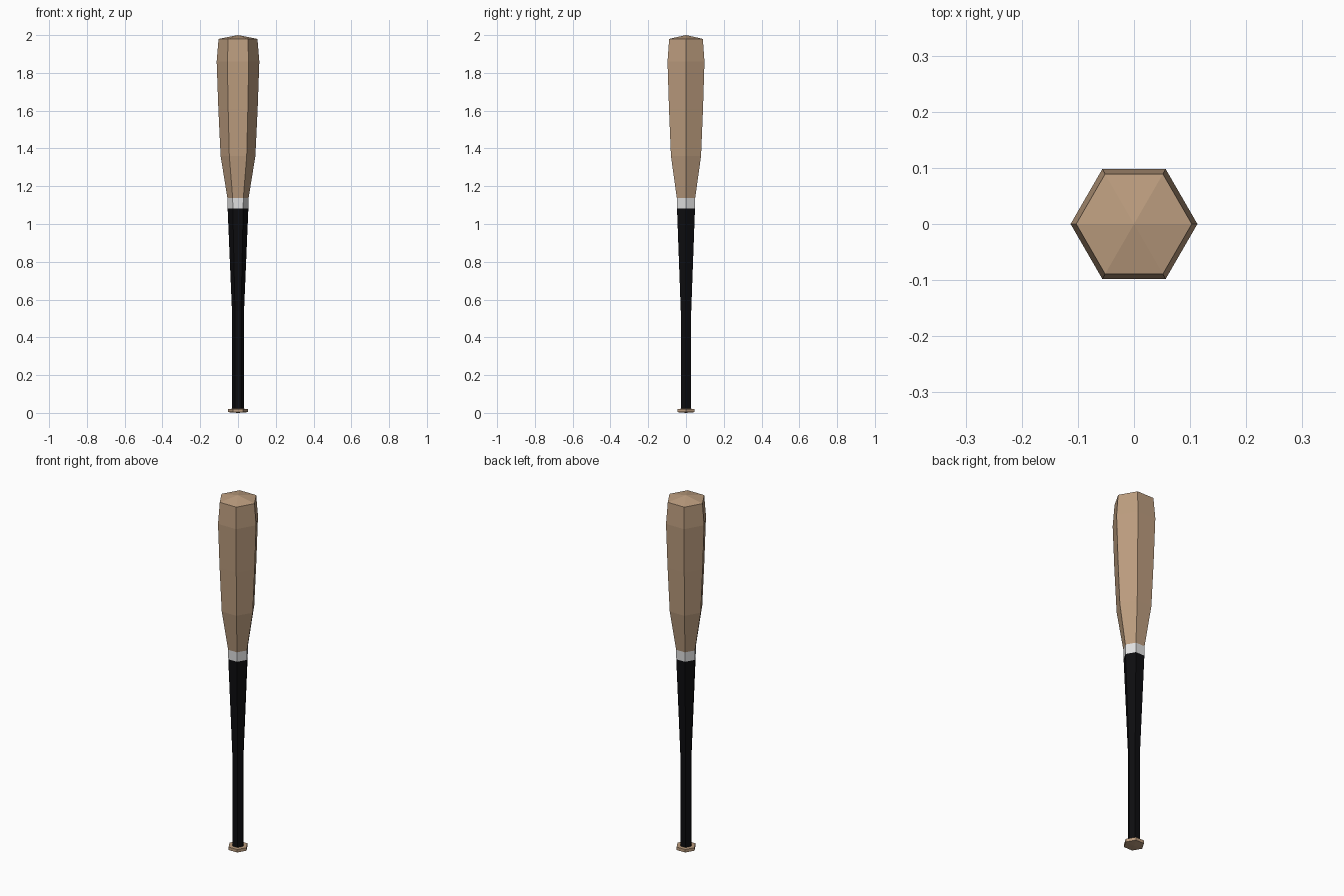
import bpy, bmesh, math

if "Cube" in bpy.data.objects:
    bpy.data.objects.remove(bpy.data.objects["Cube"])

SIDES = 6


def material(name, color):
    m = bpy.data.materials.new(name)
    m.diffuse_color = (*color, 1.0)
    m.use_nodes = True
    m.node_tree.nodes["Principled BSDF"].inputs["Base Color"].default_value = m.diffuse_color
    return m


wood = material("tan wood", (0.50, 0.335, 0.21))
black = material("black grip tape", (0.004, 0.004, 0.005))
white = material("white tape", (0.75, 0.75, 0.75))


def lathe(name, profile, mat):
    """Six-sided flat-faced part from (radius, z) points; radius 0 makes a tip."""
    bm = bmesh.new()
    rings = []
    for r, z in profile:
        if r == 0:
            rings.append([bm.verts.new((0, 0, z))] * SIDES)
        else:
            rings.append([bm.verts.new((r * math.cos(math.tau * i / SIDES),
                                        r * math.sin(math.tau * i / SIDES), z))
                          for i in range(SIDES)])
    for low, high in zip(rings, rings[1:]):
        for i in range(SIDES):
            j = (i + 1) % SIDES
            corners = list(dict.fromkeys((low[i], low[j], high[j], high[i])))
            bm.faces.new(corners)
    mesh = bpy.data.meshes.new(name)
    bm.to_mesh(mesh)
    bm.free()
    mesh.materials.append(mat)
    obj = bpy.data.objects.new(name, mesh)
    bpy.context.collection.objects.link(obj)
    return obj


# Knob at the bottom, its top face closing in to the handle
lathe("knob", [(0, 0), (0.053, 0.004), (0.053, 0.021), (0.032, 0.022)], wood)

# Taped handle: straight, then widening
lathe("grip", [(0.032, 0.022), (0.032, 0.54), (0.055, 1.083)], black)

# Tape ring above the grip
lathe("tape_band", [(0.055, 1.083), (0.056, 1.137)], white)

# Barrel with a shallow pointed cap
lathe("barrel", [(0.056, 1.137), (0.092, 1.36), (0.104, 1.61), (0.113, 1.86),
                 (0.103, 1.98), (0, 2.0)], wood)
